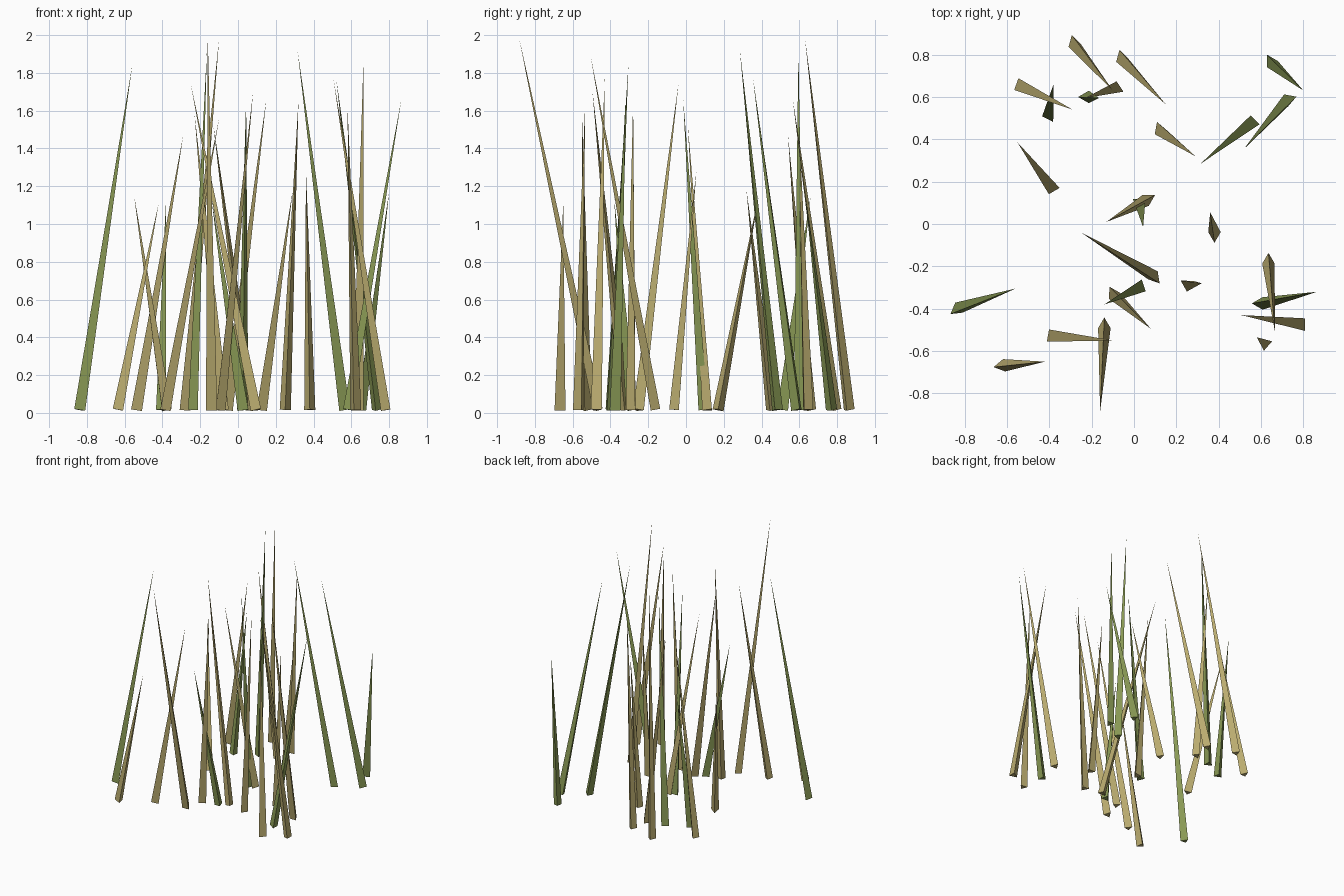
import bpy
import bmesh
from math import radians
from mathutils import Vector, Matrix

cube = bpy.data.objects.get("Cube")
if cube:
    bpy.data.objects.remove(cube, do_unlink=True)


def make_material(name, colour):
    material = bpy.data.materials.new(name)
    material.use_nodes = True
    material.diffuse_color = colour
    shader = material.node_tree.nodes["Principled BSDF"]
    shader.inputs["Base Color"].default_value = colour
    shader.inputs["Roughness"].default_value = 0.9
    return material


straw = make_material("dry_straw", (0.49, 0.41, 0.16, 1))
green = make_material("grass_green", (0.25, 0.32, 0.09, 1))

BASE_RADIUS = 0.034
BASE_HEIGHT = 0.016


def blade(name, material, base, tip, turn):
    """Three-sided spike from a ground point to a tip; turn aims one base corner."""
    foot = Vector((base[0], base[1], BASE_HEIGHT))
    axis = Vector(tip) - foot
    lean = Vector((0, 0, 1)).rotation_difference(axis).to_matrix().to_4x4()
    bm = bmesh.new()
    bmesh.ops.create_cone(bm, cap_ends=True, segments=3, radius1=BASE_RADIUS,
                          radius2=0, depth=axis.length)
    bmesh.ops.remove_doubles(bm, verts=bm.verts, dist=0.0001)
    # Turn the first base corner to the +x direction before aiming it
    corner = min(bm.verts, key=lambda v: v.co.z).co
    spin = radians(turn) - Vector((1, 0)).angle_signed(corner.xy) * -1
    lift = Matrix.Translation((0, 0, axis.length / 2))
    place = Matrix.Translation(foot) @ lean @ Matrix.Rotation(spin, 4, "Z") @ lift
    bmesh.ops.transform(bm, matrix=place, verts=bm.verts)
    bmesh.ops.recalc_face_normals(bm, faces=bm.faces)
    mesh = bpy.data.meshes.new(name)
    bm.to_mesh(mesh)
    bm.free()
    mesh.materials.append(material)
    bpy.context.collection.objects.link(bpy.data.objects.new(name, mesh))


def straw_blade(place, base, tip, turn):
    blade("straw_blade_" + place, straw, base, tip, turn)


def green_blade(place, base, tip, turn):
    blade("green_blade_" + place, green, base, tip, turn)


# Back of the tuft
straw_blade("back_tall", base=(-.285, .86), tip=(-.1, .63, 1.98), turn=105)
straw_blade("back_middle", base=(-.06, .79), tip=(.15, .565, 1.66), turn=105)
straw_blade("back_right", base=(-.54, .655), tip=(-.29, .54, 1.47), turn=100)
straw_blade("back_crossing", base=(-.08, .64), tip=(-.23, .595, 1.58), turn=94)
green_blade("back_right", base=(-.4, .51), tip=(-.38, .66, 1.15), turn=63)
green_blade("back_upright", base=(-.23, .6), tip=(-.165, .595, 1.91), turn=60)
green_blade("back_left_short", base=(.645, .77), tip=(.8, .63, 1.17), turn=0)
green_blade("back_left_outer", base=(.735, .59), tip=(.52, .355, 1.77), turn=20)
green_blade("back_left_inner", base=(.56, .48), tip=(.315, .285, 1.92), turn=105)

# Middle of the tuft
straw_blade("centre_back", base=(.12, .45), tip=(.29, .32, 1.18), turn=110)
straw_blade("middle_right", base=(-.385, .17), tip=(-.55, .385, 1.15), turn=0)
straw_blade("centre", base=(.07, .12), tip=(-.13, .01, 1.52), turn=30)
green_blade("centre", base=(.025, .1), tip=(.043, -.015, 1.66), turn=30)
straw_blade("middle_left", base=(.38, -.055), tip=(.36, .055, 1.28), turn=30)
straw_blade("centre_leaning", base=(.1, -.255), tip=(-.25, -.04, 1.74), turn=70)
straw_blade("centre_left", base=(.25, -.285), tip=(.32, -.28, 1.65), turn=29)

# Front of the tuft
green_blade("front_centre", base=(.03, -.295), tip=(-.14, -.38, 1.13), turn=78)
straw_blade("front_centre", base=(-.1, -.325), tip=(.08, -.495, 1.7), turn=0)
green_blade("front_right", base=(-.84, -.405), tip=(-.56, -.305, 1.84), turn=97)
straw_blade("front_tall", base=(-.14, -.475), tip=(-.16, -.885, 1.99), turn=90)
straw_blade("front_inner", base=(-.39, -.53), tip=(-.1, -.55, 1.56), turn=110)
straw_blade("front_right", base=(-.63, -.67), tip=(-.42, -.65, 1.11), turn=70)
straw_blade("left_tall", base=(.635, -.17), tip=(.665, -.505, 1.89), turn=90)
green_blade("left", base=(.59, -.375), tip=(.865, -.32, 1.66), turn=60)
straw_blade("left_outer", base=(.79, -.475), tip=(.505, -.43, 1.77), turn=60)
straw_blade("front_left", base=(.62, -.565), tip=(.58, -.535, 1.61), turn=19)
